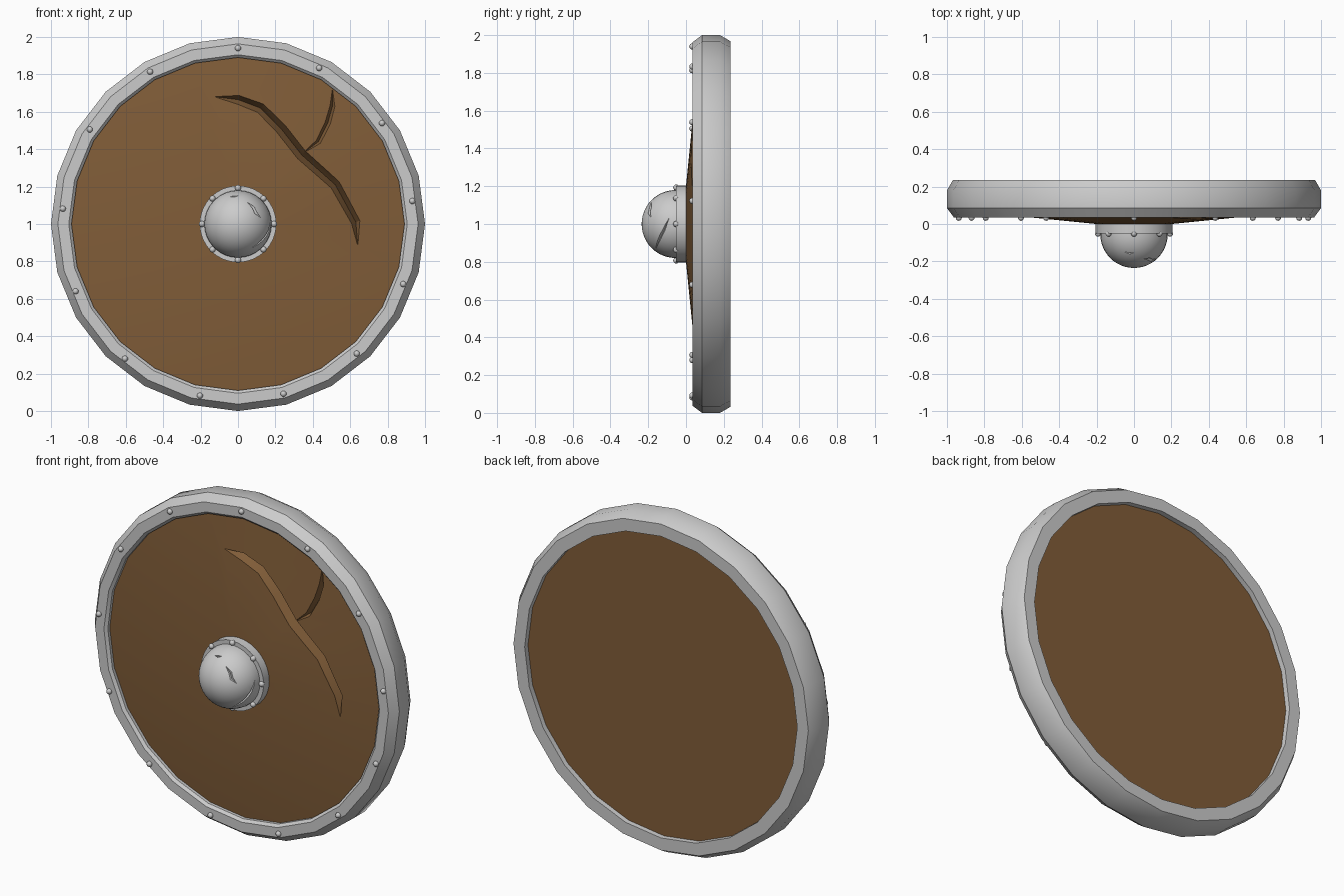
import bpy, bmesh, math
from mathutils import Vector

if "Cube" in bpy.data.objects:
    bpy.data.objects.remove(bpy.data.objects["Cube"])

ZC = 1.0                       # shield centre height
DOME_Y, DOME_R = -0.055, 0.18  # boss dome centre and radius


def make_object(name, bm):
    bmesh.ops.recalc_face_normals(bm, faces=bm.faces[:])
    me = bpy.data.meshes.new(name)
    bm.to_mesh(me)
    bm.free()
    ob = bpy.data.objects.new(name, me)
    bpy.context.collection.objects.link(ob)
    return ob


def activate(ob):
    bpy.ops.object.select_all(action='DESELECT')
    ob.select_set(True)
    bpy.context.view_layer.objects.active = ob


def smooth(ob, angle=30):
    activate(ob)
    bpy.ops.object.shade_smooth_by_angle(angle=math.radians(angle))


def revolve(name, profile, sides, closed=False):
    """Spin (radius, y) points around the shield axis."""
    bm = bmesh.new()
    rings = []
    for r, y in profile:
        if r == 0:
            rings.append([bm.verts.new((0, y, ZC))] * sides)
        else:
            rings.append([bm.verts.new((r * math.sin(2 * math.pi * i / sides), y,
                                        ZC + r * math.cos(2 * math.pi * i / sides)))
                          for i in range(sides)])
    pairs = list(zip(rings, rings[1:]))
    if closed:
        pairs.append((rings[-1], rings[0]))
    for a, b in pairs:
        for i in range(sides):
            j = (i + 1) % sides
            quad = list(dict.fromkeys([a[i], a[j], b[j], b[i]]))
            bm.faces.new(quad)
    return make_object(name, bm)


def gash(target, points, normals, width, depth, lift=0.03):
    """Carve a V groove, tapered at both ends, along a path on the surface."""
    bm = bmesh.new()
    n = len(points)
    sections = []
    for i, (p, nor) in enumerate(zip(points, normals)):
        tangent = (points[min(i + 1, n - 1)] - points[max(i - 1, 0)]).normalized()
        side = tangent.cross(nor).normalized()
        k = 0.06 if i in (0, n - 1) else 0.65 + 0.35 * math.sin(math.pi * i / (n - 1))
        s, up, down = side * width * k / 2, nor * lift, nor * depth * k
        sections.append([bm.verts.new(v) for v in
                         (p - down, p + s, p + s + up, p - s + up, p - s)])
    for a, b in zip(sections, sections[1:]):
        for i in range(5):
            j = (i + 1) % 5
            bm.faces.new((a[i], a[j], b[j], b[i]))
    bm.faces.new(sections[0])
    bm.faces.new(sections[-1])
    bmesh.ops.triangulate(bm, faces=bm.faces[:])
    cutter = make_object("gash_cutter", bm)
    cutter.hide_render = True
    mod = target.modifiers.new("gash", 'BOOLEAN')
    mod.operation, mod.solver, mod.object = 'DIFFERENCE', 'EXACT', cutter
    activate(target)
    bpy.ops.object.modifier_apply(modifier=mod.name)
    bpy.data.objects.remove(cutter)


def rivets(name, angles, radius, y):
    bm = bmesh.new()
    for a in angles:
        t = math.radians(a)
        made = bmesh.ops.create_uvsphere(bm, u_segments=12, v_segments=8, radius=0.016)
        bmesh.ops.translate(bm, verts=made['verts'],
                            vec=(radius * math.sin(t), y, ZC + radius * math.cos(t)))
    smooth(make_object(name, bm), 60)


def board_y(x, z):
    return -0.02 + 0.1 * math.hypot(x, z - ZC)


# Rim
rim = revolve("rim", [(0.895, 0.235), (0.968, 0.235), (1.0, 0.18), (1.0, 0.085),
                      (0.963, 0.035), (0.905, 0.035), (0.89, 0.05)], 24, closed=True)
smooth(rim)

# Wooden board with a shallow conical front
board = revolve("wooden_board", [(0, -0.02), (0.93, 0.073), (0.93, 0.205), (0, 0.205)], 24)
long_gash = [(-0.12, 1.68), (0.0, 1.665), (0.12, 1.62), (0.23, 1.51), (0.34, 1.37),
             (0.52, 1.21), (0.63, 1.01), (0.64, 0.89)]
short_gash = [(0.35, 1.38), (0.43, 1.44), (0.48, 1.54), (0.505, 1.63), (0.505, 1.72)]
for path, w, d in ((long_gash, 0.06, 0.06), (short_gash, 0.03, 0.04)):
    pts = [Vector((x, board_y(x, z), z)) for x, z in path]
    gash(board, pts, [Vector((0, -1, 0))] * len(pts), w, d)
wood = bpy.data.materials.new("wood")
wood.diffuse_color = (0.22, 0.11, 0.04, 1)
wood.use_nodes = True
wood.node_tree.nodes["Principled BSDF"].inputs["Base Color"].default_value = wood.diffuse_color
board.data.materials.clear()
board.data.materials.append(wood)
smooth(board, 25)

# Boss flange and dome
flange = revolve("boss_flange", [(0, 0.02), (0.205, 0.02), (0.205, -0.052), (0, -0.052)], 32)
smooth(flange)
arc = [(DOME_R * math.sin(math.pi * i / 24), DOME_Y - DOME_R * math.cos(math.pi * i / 24))
       for i in range(13)]
arc[0] = (0, DOME_Y - DOME_R)
dome = revolve("boss_dome", arc + [(DOME_R, -0.03), (0, -0.03)], 32)
dents = [([(0.055, -0.14, 0.125), (0.085, -0.14, 0.095), (0.095, -0.14, 0.06), (0.12, -0.13, 0.035)], 0.018),
         ([(0.07, -0.105, -0.13), (0.13, -0.085, -0.08), (0.16, -0.06, -0.03), (0.174, -0.035, 0.03)], 0.014),
         ([(-0.05, -0.10, 0.15), (-0.02, -0.10, 0.145), (0.0, -0.10, 0.155)], 0.012)]
for path, w in dents:
    nor = [Vector(p).normalized() for p in path]
    pts = [Vector((0, DOME_Y, ZC)) + v * (DOME_R - 0.001) for v in nor]
    gash(dome, pts, nor, w, 0.012)
smooth(dome)

# Rivets
rivets("rim_rivets", [27.5 * i for i in range(13)], 0.94, 0.033)
rivets("boss_rivets", [45 * i for i in range(8)], 0.193, -0.052)
